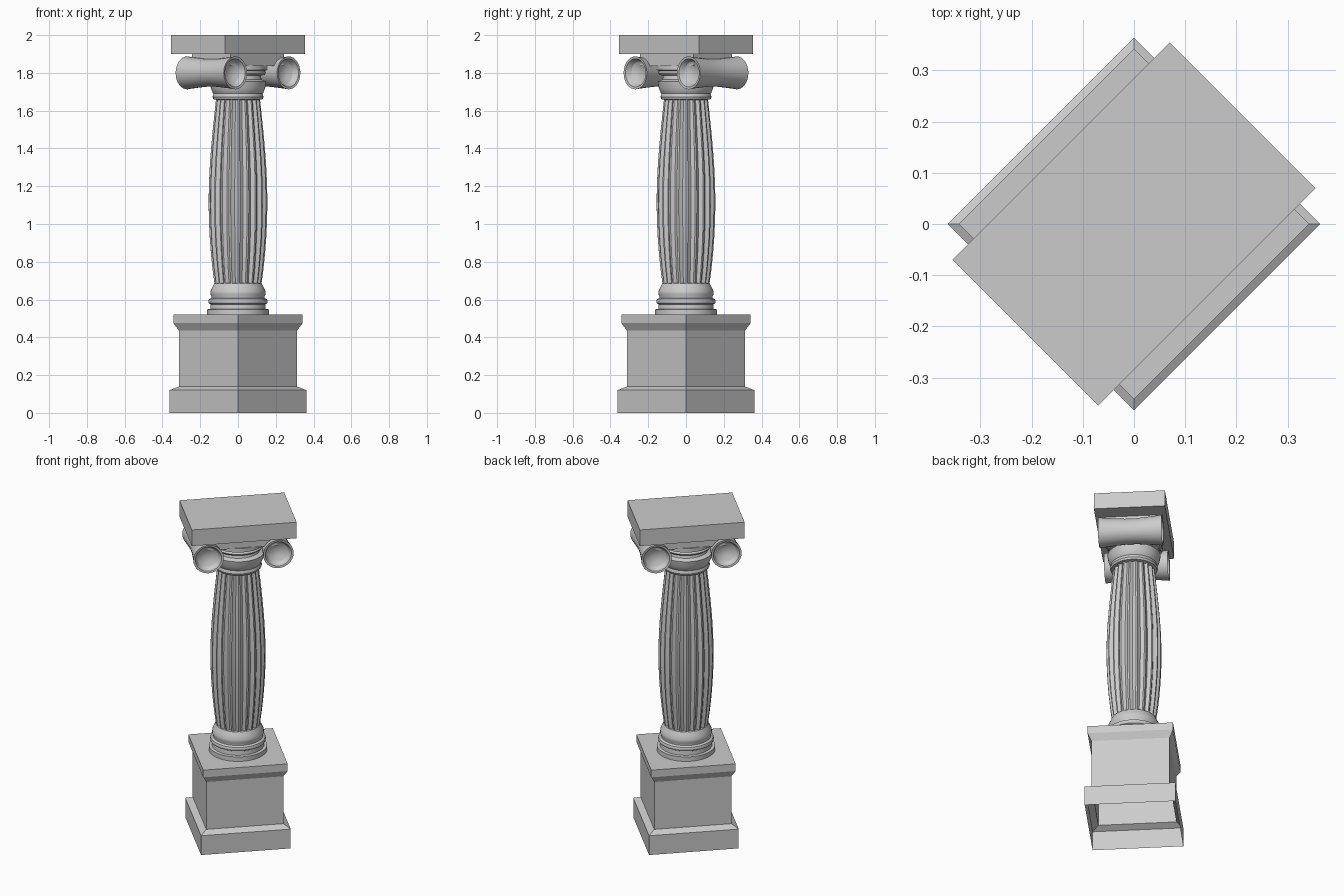
import bpy
import bmesh
from math import cos, sin, pi, radians
from mathutils import Matrix

if "Cube" in bpy.data.objects:
    bpy.data.objects.remove(bpy.data.objects["Cube"], do_unlink=True)

# Single stone colour
stone = bpy.data.materials.new("grey_stone")
stone.use_nodes = True
stone.diffuse_color = (0.6, 0.6, 0.6, 1)
stone.node_tree.nodes["Principled BSDF"].inputs["Base Color"].default_value = (0.6, 0.6, 0.6, 1)

TURN = Matrix.Rotation(radians(45), 4, "Z")  # capital sits diagonally


def finish(name, bm, matrix=Matrix(), angle=30):
    bmesh.ops.remove_doubles(bm, verts=bm.verts, dist=1e-5)
    bmesh.ops.transform(bm, matrix=matrix, verts=bm.verts)
    bmesh.ops.recalc_face_normals(bm, faces=bm.faces)
    mesh = bpy.data.meshes.new(name)
    bm.to_mesh(mesh)
    bm.free()
    mesh.materials.append(stone)
    mesh.shade_smooth()
    mesh.set_sharp_from_angle(angle=radians(angle))
    obj = bpy.data.objects.new(name, mesh)
    bpy.context.collection.objects.link(obj)
    return obj


def lathe(name, profile, sides, matrix=Matrix(), scale=lambda i: 1, angle=30):
    """Spin (radius, height) points around z; scale(i) shapes the cross-section."""
    bm = bmesh.new()
    rings = []
    for r, z in profile:
        ring = []
        for i in range(sides):
            a = 2 * pi * i / sides
            ring.append(bm.verts.new((r * scale(i) * cos(a), r * scale(i) * sin(a), z)))
        rings.append(ring)
    for low, high in zip(rings, rings[1:]):
        for i in range(sides):
            j = (i + 1) % sides
            bm.faces.new((low[i], low[j], high[j], high[i]))
    return finish(name, bm, matrix, angle)


def box(name, size, z):
    bm = bmesh.new()
    bmesh.ops.create_cube(bm, size=1)
    return finish(name, bm, TURN @ Matrix.Translation((0, 0, z)) @ Matrix.Diagonal((*size, 1)))


# Square pedestal, a shell open underneath
lathe("pedestal", [(0.363, 0), (0.363, 0.12), (0.312, 0.14), (0.312, 0.435),
                   (0.342, 0.475), (0.342, 0.52), (0, 0.52)], 4, angle=15)

# Round mouldings at the foot of the column
lathe("column_base", [(0.164, 0.515), (0.164, 0.548), (0.147, 0.55), (0.145, 0.575),
                      (0.154, 0.58), (0.157, 0.59), (0.154, 0.602), (0.141, 0.608),
                      (0.141, 0.618), (0.146, 0.628), (0.145, 0.645), (0.136, 0.665),
                      (0.126, 0.685), (0.10, 0.69)], 48)

# Fluted shaft, swelling in the middle
FLUTE = (1, 1, 0.93, 0.9, 0.93)
rows = 12
shaft = []
for k in range(rows + 1):
    t = k / rows
    shaft.append((0.124 - 0.008 * t + 0.035 * sin(pi * t ** 0.9), 0.68 + 0.985 * t))
lathe("fluted_shaft", shaft, 20 * len(FLUTE), scale=lambda i: FLUTE[i % len(FLUTE)], angle=25)

# Round mouldings at the head of the column
lathe("capital_neck", [(0.10, 1.655), (0.13, 1.66), (0.135, 1.672), (0.13, 1.69),
                       (0.134, 1.695), (0.144, 1.72), (0.15, 1.755), (0.125, 1.765),
                       (0.12, 1.785), (0.142, 1.79), (0.148, 1.80), (0.142, 1.81),
                       (0.156, 1.816), (0.156, 1.84), (0, 1.84)], 48)

# Pinched scroll rolls with dished ends
half = [(0, 0.13), (0.035, 0.136), (0.06, 0.15), (0.075, 0.178), (0.087, 0.18),
        (0.082, 0.135), (0.077, 0.08), (0.073, 0.03)]
roll = half + [(r, -z) for r, z in reversed(half)]
for side, x in (("left", 0.2), ("right", -0.2)):
    place = TURN @ Matrix.Translation((x, 0, 1.80)) @ Matrix.Rotation(pi / 2, 4, "X")
    lathe(side + "_scroll", roll, 32, place)

# Bridge between the scrolls and top slab
box("scroll_bridge", (0.4, 0.29, 0.065), 1.87)
box("top_slab", (0.6, 0.402, 0.1), 1.95)
